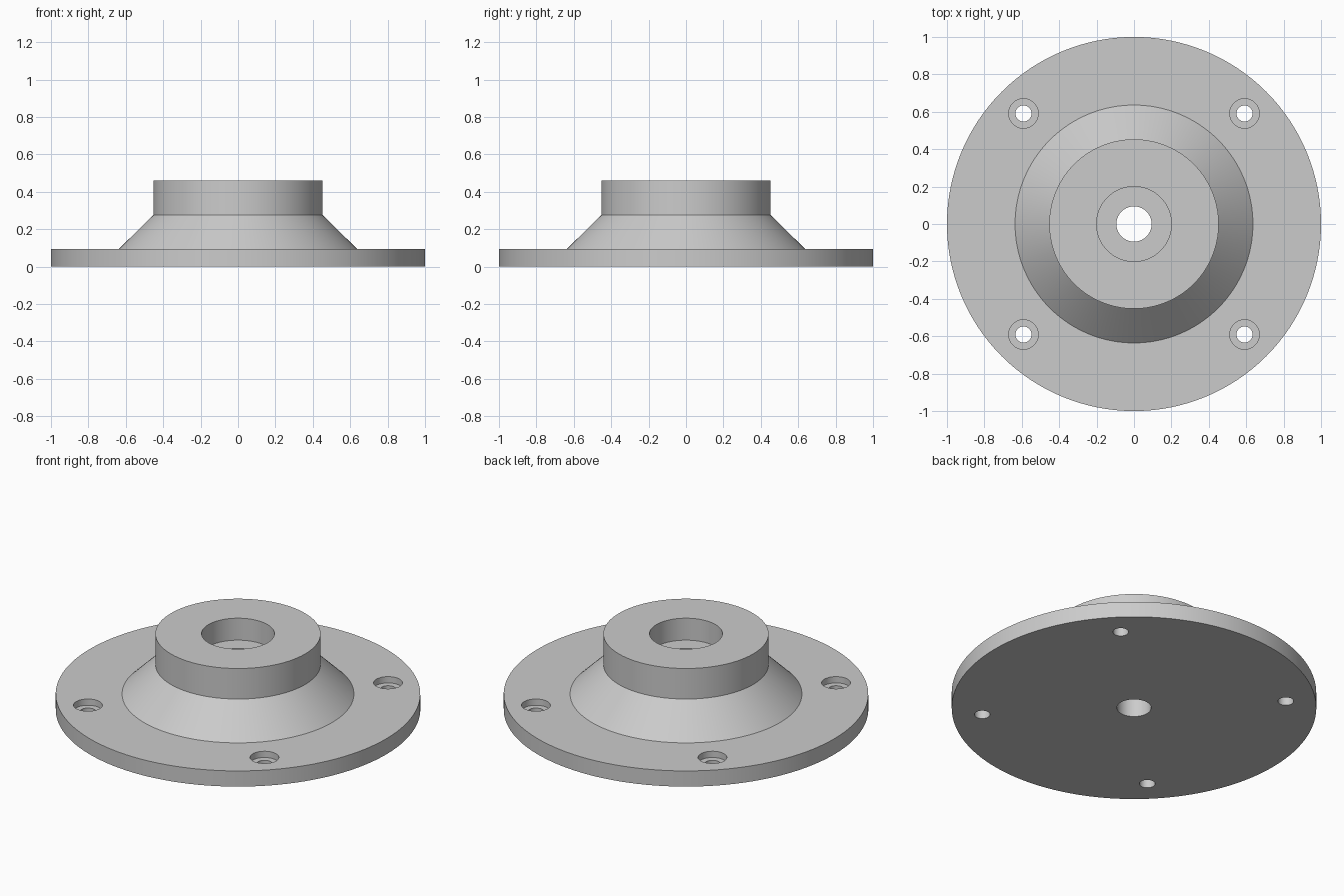
import bpy, bmesh, math

cube = bpy.data.objects.get("Cube")
if cube:
    bpy.data.objects.remove(cube, do_unlink=True)

metal = bpy.data.materials.new("light_grey")
metal.use_nodes = True
GREY = (0.6, 0.6, 0.6, 1)
metal.diffuse_color = GREY
metal.node_tree.nodes["Principled BSDF"].inputs["Base Color"].default_value = GREY


def lathe(bm, profile, segments, cx=0, cy=0, closed=True):
    """Revolve (radius, z) points about a vertical axis; open profiles get end caps."""
    rings = []
    for r, z in profile:
        angles = [math.tau * i / segments for i in range(segments)]
        rings.append([bm.verts.new((cx + r * math.cos(a), cy + r * math.sin(a), z))
                      for a in angles])
    pairs = list(zip(rings, rings[1:]))
    if closed:
        pairs.append((rings[-1], rings[0]))
    else:
        bm.faces.new(rings[0])
        bm.faces.new(rings[-1])
    for low, high in pairs:
        for i in range(segments):
            j = (i + 1) % segments
            bm.faces.new((low[i], low[j], high[j], high[i]))


def make_object(name, bm):
    bmesh.ops.recalc_face_normals(bm, faces=bm.faces)
    mesh = bpy.data.meshes.new(name)
    bm.to_mesh(mesh)
    bm.free()
    mesh.materials.append(metal)
    obj = bpy.data.objects.new(name, mesh)
    bpy.context.collection.objects.link(obj)
    return obj


# Flange, cone, hub and stepped central bore as one revolved section
FLANGE_TOP, CONE_TOP, HUB_TOP = 0.095, 0.275, 0.46
BORE, RECESS, RECESS_FLOOR = 0.094, 0.2, 0.327
bm = bmesh.new()
lathe(bm, [(BORE, 0), (1, 0), (1, FLANGE_TOP), (0.636, FLANGE_TOP),
           (0.453, CONE_TOP), (0.453, HUB_TOP), (RECESS, HUB_TOP),
           (RECESS, RECESS_FLOOR), (BORE, RECESS_FLOOR)], 128)
flange = make_object("flanged_hub", bm)

# Four counterbored screw holes
HOLE, HEAD, SEAT, OFFSET = 0.043, 0.079, 0.057, 0.591
bm = bmesh.new()
for sx in (-1, 1):
    for sy in (-1, 1):
        lathe(bm, [(HOLE, -0.1), (HOLE, SEAT), (HEAD, SEAT), (HEAD, 0.2)],
              48, sx * OFFSET, sy * OFFSET, closed=False)
cutter = make_object("screw_hole_cutter", bm)
cutter.hide_render = True

cut = flange.modifiers.new("screw_holes", "BOOLEAN")
cut.operation = "DIFFERENCE"
cut.solver = "EXACT"
cut.object = cutter
bpy.ops.object.select_all(action="DESELECT")
bpy.context.view_layer.objects.active = flange
flange.select_set(True)
bpy.ops.object.modifier_apply(modifier=cut.name)
bpy.data.objects.remove(cutter, do_unlink=True)
bpy.ops.object.shade_smooth_by_angle(angle=math.radians(30))
